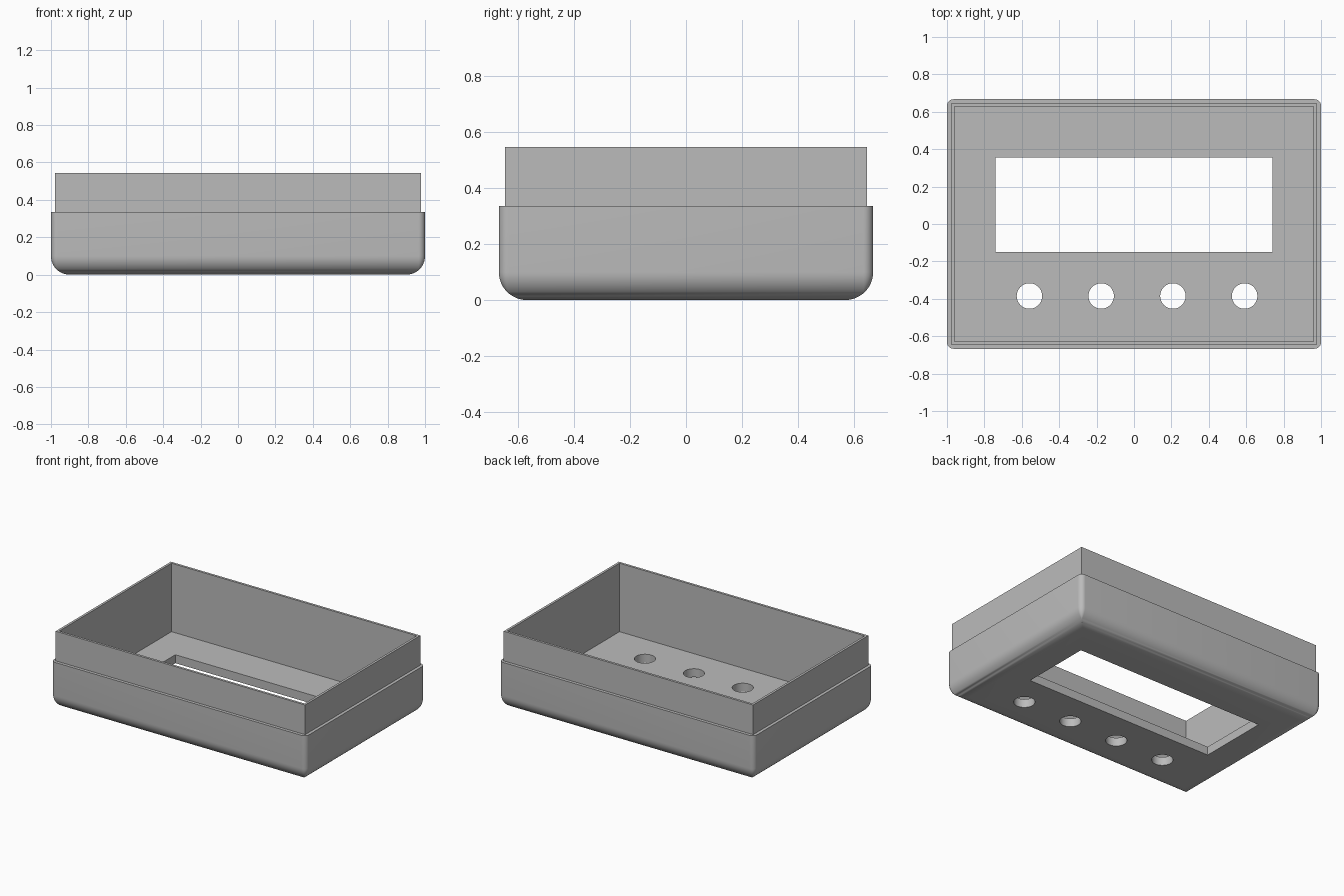
import bpy
import bmesh
from math import sin, cos, pi

HALF_X, HALF_Y = 1.0, 0.667
RIM_Z, TOP_Z, FLOOR = 0.335, 0.545, 0.06
CORNER, FILLET = 0.035, 0.1
LIP_INSET, WALL = 0.022, 0.039

old = bpy.data.objects.get("Cube")
if old:
    bpy.data.objects.remove(old, do_unlink=True)

grey = bpy.data.materials.new("plain grey")
grey.use_nodes = True
colour = (0.5, 0.5, 0.5, 1)
grey.diffuse_color = colour
grey.node_tree.nodes["Principled BSDF"].inputs["Base Color"].default_value = colour


def ring(bm, inset, radius, z, steps=8):
    """Rounded rectangle of vertices, inset from the outer footprint."""
    verts = []
    for k, (sx, sy) in enumerate([(1, 1), (-1, 1), (-1, -1), (1, -1)]):
        cx = sx * (HALF_X - inset - radius)
        cy = sy * (HALF_Y - inset - radius)
        for i in range(steps + 1):
            a = (k + i / steps) * pi / 2
            verts.append(bm.verts.new((cx + radius * cos(a), cy + radius * sin(a), z)))
    return verts


def finish(bm, name):
    bmesh.ops.remove_doubles(bm, verts=bm.verts, dist=1e-5)
    bmesh.ops.recalc_face_normals(bm, faces=bm.faces)
    mesh = bpy.data.meshes.new(name)
    bm.to_mesh(mesh)
    bm.free()
    mesh.materials.append(grey)
    obj = bpy.data.objects.new(name, mesh)
    bpy.context.collection.objects.link(obj)
    return obj


def box(name, x0, x1, y0, y1, z0, z1):
    bm = bmesh.new()
    bmesh.ops.create_cube(bm, size=1)
    for v in bm.verts:
        v.co = ((x0 + x1) / 2 + v.co.x * (x1 - x0),
                (y0 + y1) / 2 + v.co.y * (y1 - y0),
                (z0 + z1) / 2 + v.co.z * (z1 - z0))
    return finish(bm, name)


def cut(target, cutter):
    mod = target.modifiers.new("cut", "BOOLEAN")
    mod.operation, mod.solver, mod.object = "DIFFERENCE", "EXACT", cutter
    cutter.hide_render = True
    bpy.context.view_layer.objects.active = target
    bpy.ops.object.modifier_apply(modifier=mod.name)
    bpy.data.objects.remove(cutter, do_unlink=True)


# Case body: rounded underside, straight walls, ledge and square lip
levels = []
for i in range(13):
    a = i / 12 * pi / 2
    inset = FILLET * (1 - sin(a))
    levels.append((inset, max(CORNER - inset, 0), FILLET * (1 - cos(a))))
levels += [(0, CORNER, RIM_Z), (LIP_INSET, 0, RIM_Z), (LIP_INSET, 0, TOP_Z)]

bm = bmesh.new()
loops = [ring(bm, *level) for level in levels]
for low, high in zip(loops, loops[1:]):
    for i in range(len(low)):
        j = (i + 1) % len(low)
        bm.faces.new((low[i], low[j], high[j], high[i]))
bm.faces.new(loops[0][::-1])
bm.faces.new(loops[-1])
case = finish(bm, "case_body")

# Hollow interior and display window
ix, iy = HALF_X - WALL, HALF_Y - WALL
cut(case, box("cavity_cutter", -ix, ix, -iy, iy, FLOOR, 1))
cut(case, box("window_cutter", -0.74, 0.74, -0.15, 0.355, -0.2, 0.2))

# Row of button holes
for n in range(4):
    bm = bmesh.new()
    bmesh.ops.create_cone(bm, cap_ends=True, segments=48, radius1=0.068,
                          radius2=0.068, depth=0.4)
    bmesh.ops.translate(bm, verts=bm.verts, vec=(-0.559 + n * 0.3835, -0.385, 0))
    cut(case, finish(bm, "button_hole_cutter"))

bpy.ops.object.select_all(action="DESELECT")
case.select_set(True)
bpy.context.view_layer.objects.active = case
bpy.ops.object.shade_smooth_by_angle(angle=pi / 6)
